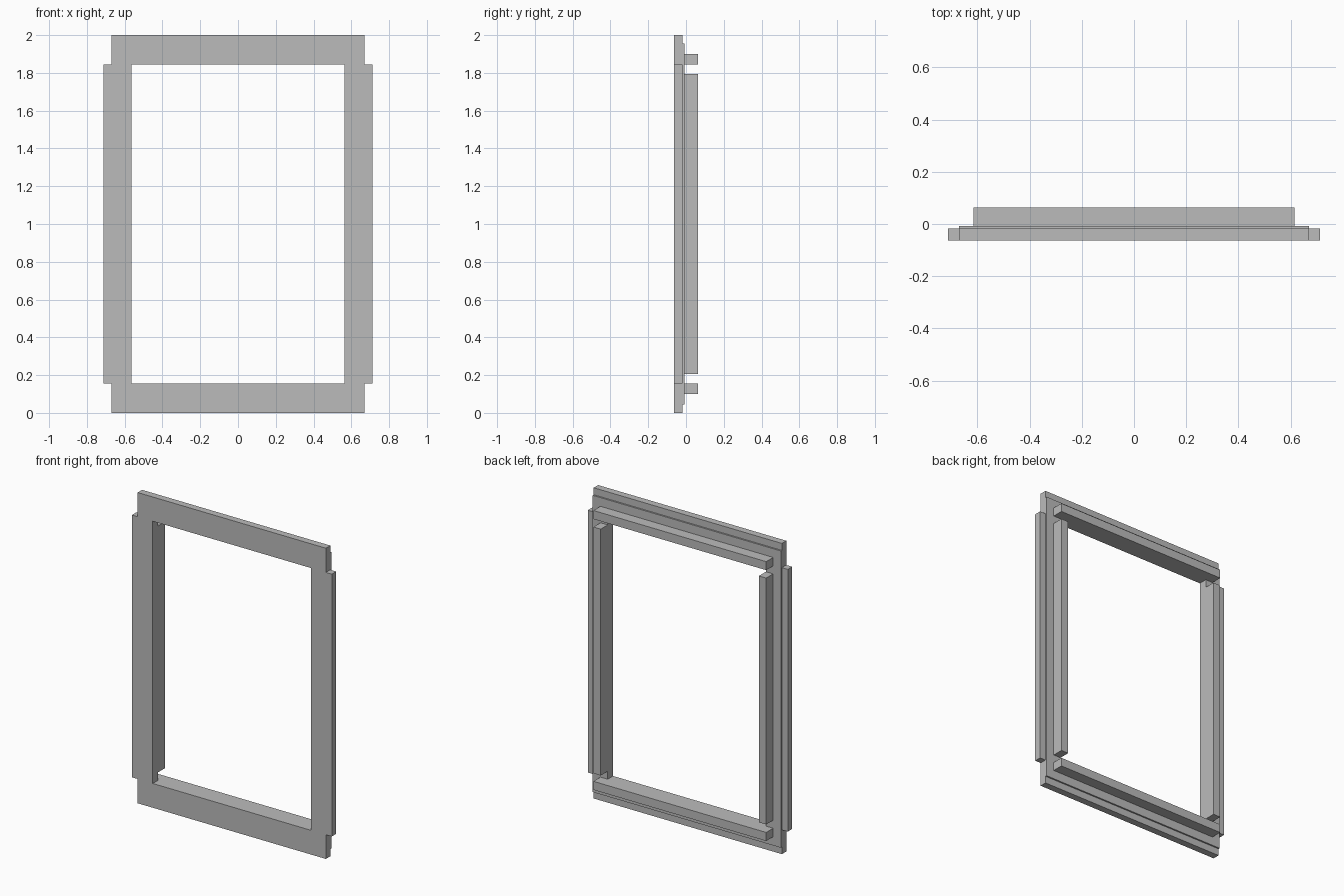
import bpy
from mathutils import Matrix

cube = bpy.data.objects.get("Cube")
if cube:
    bpy.data.objects.remove(cube, do_unlink=True)

# Single plain grey
grey = bpy.data.materials.new("grey")
grey.use_nodes = True
colour = (0.5, 0.5, 0.5, 1)
grey.diffuse_color = colour
grey.node_tree.nodes["Principled BSDF"].inputs["Base Color"].default_value = colour

MID = 1.0                      # height of the frame's centre
OPEN_X, OPEN_Z = 0.563, 0.844  # half size of the opening
RAIL_X, SIDE_X = 0.67, 0.712   # half widths of the rails and side flanges
LIP_X, LIP_Z = 0.615, 0.899    # outer edges of the rear bars
FRONT, STEP, REAR, BACK = -0.063, -0.018, -0.008, 0.063


def rect(x0, x1, z0, z1):
    return [(x0, z0), (x1, z0), (x1, z1), (x0, z1)]


def slab(name, outlines, y0, y1):
    """Extrude flat outlines (x, z about the centre) from y0 to y1."""
    curve = bpy.data.curves.new(name, "CURVE")
    curve.dimensions = "2D"
    curve.fill_mode = "BOTH"
    curve.extrude = (y1 - y0) / 2
    for points in outlines:
        spline = curve.splines.new("POLY")
        spline.points.add(len(points) - 1)
        for p, (x, z) in zip(spline.points, points):
            p.co = (x, z, 0, 1)
        spline.use_cyclic_u = True
    helper = bpy.data.objects.new(name + "_outline", curve)
    bpy.context.collection.objects.link(helper)
    bpy.context.view_layer.update()
    graph = bpy.context.evaluated_depsgraph_get()
    mesh = bpy.data.meshes.new_from_object(helper.evaluated_get(graph))
    bpy.data.objects.remove(helper, do_unlink=True)
    # Stand the outline upright
    mesh.transform(Matrix.Translation((0, (y0 + y1) / 2, MID))
                   @ Matrix.Rotation(1.5707963, 4, "X"))
    mesh.materials.clear()
    mesh.materials.append(grey)
    for face in mesh.polygons:
        face.use_smooth = False
        face.material_index = 0
    mesh.name = name
    obj = bpy.data.objects.new(name, mesh)
    bpy.context.collection.objects.link(obj)
    return obj


opening = rect(-OPEN_X, OPEN_X, -OPEN_Z, OPEN_Z)

# Front plate with notched corners
quarter = [(SIDE_X, OPEN_Z), (RAIL_X, OPEN_Z), (RAIL_X, MID)]
top = quarter + [(-x, z) for x, z in reversed(quarter)]
notched = top + [(-x, -z) for x, z in top]
slab("front_plate", [notched, opening], FRONT, STEP)

# Thin middle plate
slab("middle_plate", [rect(-RAIL_X, RAIL_X, -0.955, 0.955), opening], STEP, REAR)

# Rear bars around the opening
for side, s in (("left", 1), ("right", -1)):
    x0, x1 = sorted((s * OPEN_X, s * LIP_X))
    slab(side + "_rear_bar", [rect(x0, x1, -0.793, 0.793)], REAR, BACK)
for end, s in (("top", 1), ("bottom", -1)):
    z0, z1 = sorted((s * OPEN_Z, s * LIP_Z))
    slab(end + "_rear_bar", [rect(-LIP_X, LIP_X, z0, z1)], REAR, BACK)
